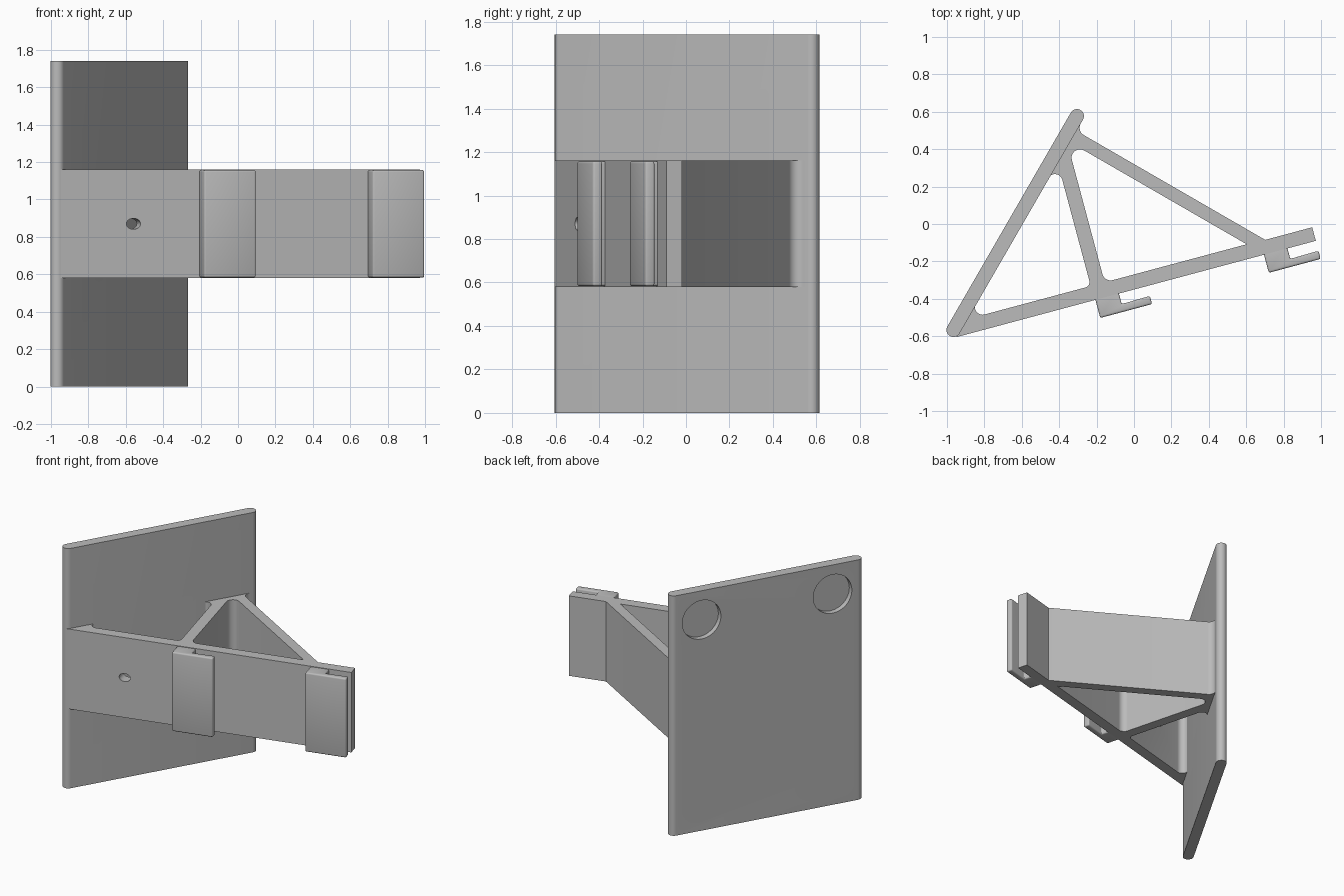
import bpy
import bmesh
from math import radians, sin, tan
from mathutils import Matrix, Vector

cube = bpy.data.objects.get("Cube")
if cube:
    bpy.data.objects.remove(cube, do_unlink=True)

# Everything is laid out along the lower arm, then turned into place
FRAME = Matrix.Translation((-0.95, -0.605, 0)) @ Matrix.Rotation(radians(15), 4, "Z")
LOW, HIGH, TALL = 0.58, 1.16, 1.74
MID = TALL / 2

grey = bpy.data.materials.new("light_grey")
grey.use_nodes = True
grey.diffuse_color = (0.5, 0.5, 0.5, 1)
grey.node_tree.nodes["Principled BSDF"].inputs["Base Color"].default_value = (0.5, 0.5, 0.5, 1)


def finish(name, bm):
    bmesh.ops.recalc_face_normals(bm, faces=bm.faces)
    bm.transform(FRAME)
    mesh = bpy.data.meshes.new(name)
    bm.to_mesh(mesh)
    bm.free()
    mesh.materials.append(grey)
    obj = bpy.data.objects.new(name, mesh)
    bpy.context.collection.objects.link(obj)
    return obj


def rounded(corners, steps=10):
    """Outline from (u, v) or (u, v, radius) corners."""
    out = []
    for i, c in enumerate(corners):
        p = Vector(c[:2])
        if len(c) == 2:
            out.append(p)
            continue
        a = (Vector(corners[i - 1][:2]) - p).normalized()
        b = (Vector(corners[(i + 1) % len(corners)][:2]) - p).normalized()
        half = a.angle(b) / 2
        centre = p + (a + b).normalized() * c[2] / sin(half)
        start = p + a * c[2] / tan(half) - centre
        end = p + b * c[2] / tan(half) - centre
        sweep = start.angle_signed(end)
        for k in range(steps + 1):
            arm = start.copy()
            arm.rotate(Matrix.Rotation(-sweep * k / steps, 2))
            out.append(centre + arm)
    return out


def prism(name, corners, z0, z1):
    bm = bmesh.new()
    face = bm.faces.new([bm.verts.new((p.x, p.y, z0)) for p in rounded(corners)])
    new = bmesh.ops.extrude_face_region(bm, geom=[face])["geom"]
    bmesh.ops.translate(bm, vec=(0, 0, z1 - z0),
                        verts=[g for g in new if isinstance(g, bmesh.types.BMVert)])
    return finish(name, bm)


def cylinder(name, centre, axis, radius, depth, stretch=1):
    bm = bmesh.new()
    bmesh.ops.create_cone(bm, cap_ends=True, segments=48, radius1=radius,
                          radius2=radius, depth=depth)
    bm.transform(Matrix.Translation(centre) @ Vector(axis).to_track_quat("Z", "Y").to_matrix().to_4x4())
    if stretch != 1:
        bmesh.ops.scale(bm, vec=(stretch, 1, 1), verts=bm.verts,
                        space=Matrix.Translation(-Vector(centre)))
    return finish(name, bm)


def apply(obj, mod):
    bpy.ops.object.select_all(action="DESELECT")
    bpy.context.view_layer.objects.active = obj
    obj.select_set(True)
    bpy.ops.object.modifier_apply(modifier=mod.name)


def cut(obj, cutters):
    for cutter in cutters:
        mod = obj.modifiers.new("cut", "BOOLEAN")
        mod.operation = "DIFFERENCE"
        mod.solver = "EXACT"
        mod.object = cutter
        apply(obj, mod)


# Wall plate with rounded upright edges
along = Vector((1, 1, 0)).normalized()
back = Vector((-1, 1, 0)).normalized()
centre = Vector((0.462, 0.508, 0))
R = 0.0375
half = 0.66 + R
plate = prism("wall_plate",
              [(*(centre + along * s * half + back * t * R).xy, R * 0.995)
               for s, t in ((-1, -1), (1, -1), (1, 1), (-1, 1))], 0, TALL)

# Bracket body: lower arm, rear brace and middle rib
bracket = prism("bracket_frame", [
    (0, 0), (1.83, 0), (1.99, 0), (1.99, 0.075), (1.73, 0.075),
    (0.906, 0.899, 0.045), (0.945, 0.9375), (0.92, 0.94), (0.02, 0.04)], LOW, HIGH)
openings = [
    prism("front_opening", [(0.842, 0.078, 0.045), (1.628, 0.078), (0.842, 0.864, 0.045)],
          LOW - 0.1, HIGH + 0.1),
    prism("wall_opening", [(0.078, 0.078, 0.041), (0.765, 0.078, 0.03), (0.765, 0.765, 0.041)],
          LOW - 0.1, HIGH + 0.1)]

# Screw hole through the plate and the driver hole through the arm
screw_hole = cylinder("screw_hole", (0.41, 0.45, MID), (0, 1, 0), 0.057, 0.4)
driver_hole = cylinder("driver_hole", (0.405, 0.04, MID), (0, 1, 0), 0.029, 0.2, 1.35)

# Round pockets in the back of the plate
pockets = [cylinder("pocket", centre + along * s * 0.475 + back * R + Vector((0, 0, MID + t * 0.66)),
                    back, 0.14, 0.08)
           for s in (-1, 1) for t in (-1, 1)]

cut(bracket, openings + [screw_hole, driver_hole])
cut(plate, pockets + [screw_hole])
for helper in openings + pockets + [screw_hole, driver_hole]:
    bpy.data.objects.remove(helper, do_unlink=True)

# Two hooked clips below the arm, with softened edges
clips = []
for name, u in (("inner_clip", 0.77), ("outer_clip", 1.703)):
    clip = prism(name, [(u, 0.03), (u, -0.1), (u + 0.287, -0.1), (u + 0.287, -0.055),
                        (u + 0.13, -0.058), (u + 0.13, 0.03)], LOW + 0.003, HIGH - 0.003)
    bevel = clip.modifiers.new("soft_edges", "BEVEL")
    bevel.width = 0.01
    bevel.segments = 3
    bevel.limit_method = "ANGLE"
    apply(clip, bevel)
    clips.append(clip)

bpy.ops.object.select_all(action="DESELECT")
for obj in [plate, bracket] + clips:
    obj.select_set(True)
bpy.context.view_layer.objects.active = plate
bpy.ops.object.shade_smooth_by_angle(angle=radians(30))
